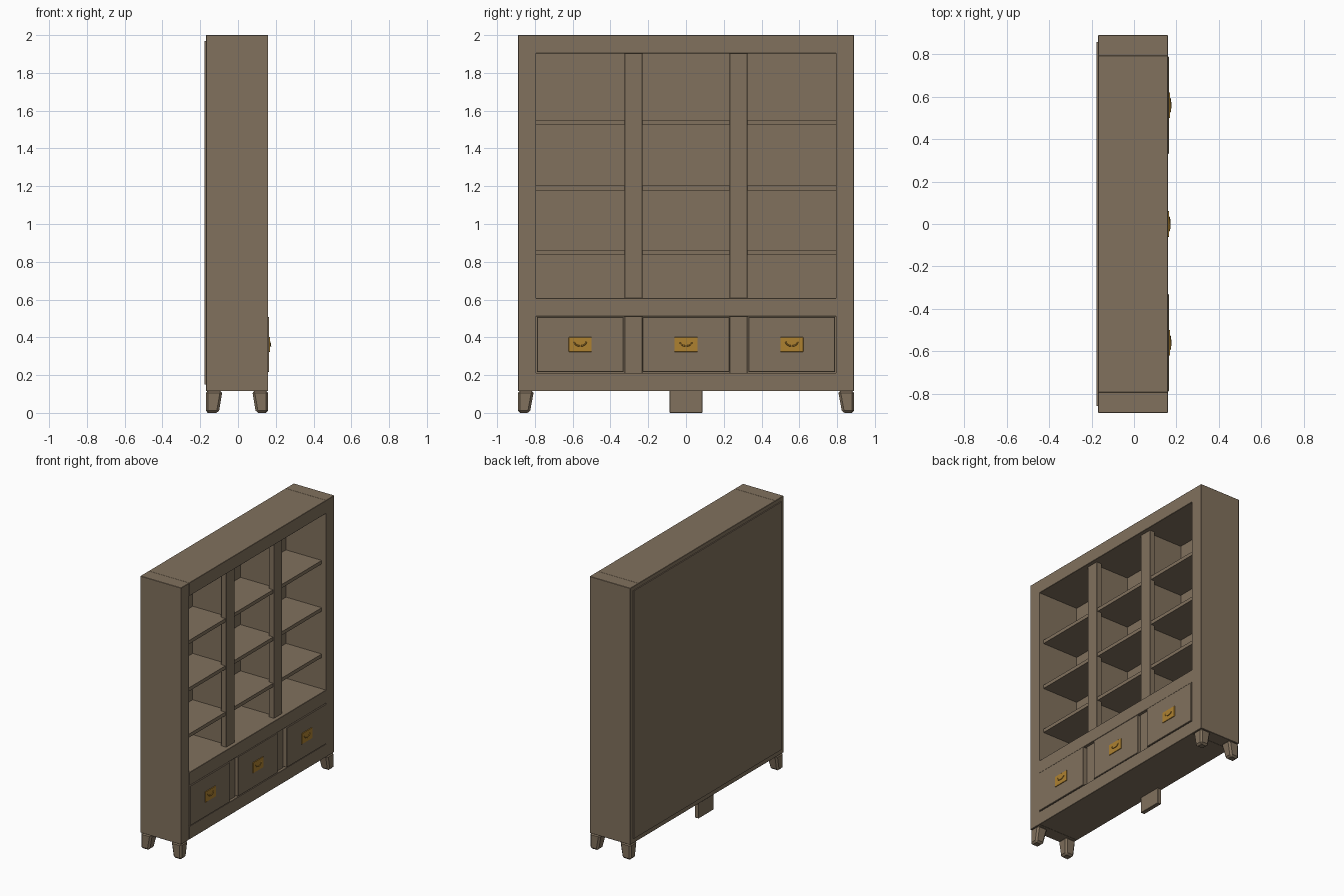
import bpy, bmesh, math

if "Cube" in bpy.data.objects:
    bpy.data.objects.remove(bpy.data.objects["Cube"])


def material(name, rgb):
    m = bpy.data.materials.new(name)
    m.diffuse_color = (*rgb, 1)
    m.use_nodes = True
    m.node_tree.nodes["Principled BSDF"].inputs["Base Color"].default_value = m.diffuse_color
    return m


WOOD = material("wood", (0.22, 0.165, 0.11))
BRASS = material("brass", (0.42, 0.22, 0.03))


def box(name, x, y, z, mat=WOOD, bevel=0.002, taper=None):
    """Box from (min, max) ranges; taper = (x, y) insets of the bottom's inner edges."""
    bm = bmesh.new()
    bmesh.ops.create_cube(bm, size=1)
    for v in bm.verts:
        low = v.co.z < 0
        v.co = [r[0] if c < 0 else r[1] for c, r in zip(v.co, (x, y, z))]
        if taper and low:
            if abs(v.co.x) < 0.12:
                v.co.x += math.copysign(taper[0], v.co.x)
            if abs(v.co.y) < 0.85:
                v.co.y += math.copysign(taper[1], v.co.y)
    mesh = bpy.data.meshes.new(name)
    bm.to_mesh(mesh)
    bm.free()
    ob = bpy.data.objects.new(name, mesh)
    bpy.context.collection.objects.link(ob)
    mesh.materials.append(mat)
    if bevel:
        b = ob.modifiers.new("edge", "BEVEL")
        b.width = bevel
        b.segments = 1
    return ob


BACK, FRONT = -0.17, 0.16

# Carcass: boards and back panel
for name, z in (("top_board", (1.903, 2.0)), ("middle_board", (0.51, 0.607)),
                ("bottom_board", (0.115, 0.212))):
    box(name, (BACK, FRONT), (-0.795, 0.795), z)
box("back_panel", (-0.177, -0.165), (-0.857, 0.857), (0.15, 1.97), bevel=0)

for s in (-1, 1):
    def span(a, b):
        return tuple(sorted((s * a, s * b)))

    # Side panels, thin dividers and their face posts
    box("side_panel", (BACK, FRONT), span(0.793, 0.89), (0.115, 2.0))
    box("divider", (-0.166, 0.12), span(0.265, 0.29), (0.2, 1.91), bevel=0)
    box("upper_post", (0.09, 0.132), span(0.23, 0.325), (0.6, 1.91))
    box("lower_post", (0.09, 0.14), span(0.23, 0.325), (0.205, 0.515))
    # Corner feet tapering on their inner sides
    box("back_foot", (BACK, -0.082), span(0.805, 0.89), (0, 0.117),
        bevel=0.012, taper=(0.02, 0.022))
    box("front_foot", (0.075, FRONT), span(0.805, 0.89), (0, 0.117),
        bevel=0.012, taper=(0.02, 0.022))
box("centre_foot", (-0.163, -0.133), (-0.087, 0.087), (0, 0.117))

# Shelves, drawers and pulls for each bay
for y0, y1 in ((-0.795, -0.285), (-0.27, 0.27), (0.285, 0.795)):
    for z in (0.85, 1.19, 1.537):
        box("shelf", (-0.166, 0.125), (y0, y1), (z - 0.013, z + 0.013), bevel=0)
for yc in (-0.56, 0, 0.56):
    face = 0.165 if yc else 0.161
    box("drawer_front", (0.13, face), (yc - 0.229, yc + 0.229), (0.216, 0.508))
    box("handle_plate", (face - 0.004, face + 0.005), (yc - 0.061, yc + 0.061),
        (0.323, 0.401), BRASS, 0.001)
    # Curved bail pull
    cu = bpy.data.curves.new("handle_pull", "CURVE")
    cu.dimensions = "3D"
    cu.bevel_depth = 0.0035
    cu.bevel_resolution = 1
    sp = cu.splines.new("POLY")
    sp.points.add(8)
    for i, p in enumerate(sp.points):
        a = math.pi * i / 8
        p.co = (face + 0.004 + 0.004 * math.sin(a), yc + 0.032 * math.cos(a),
                0.376 - 0.022 * math.sin(a), 1)
    cu.materials.append(BRASS)
    bpy.context.collection.objects.link(bpy.data.objects.new("handle_pull", cu))
